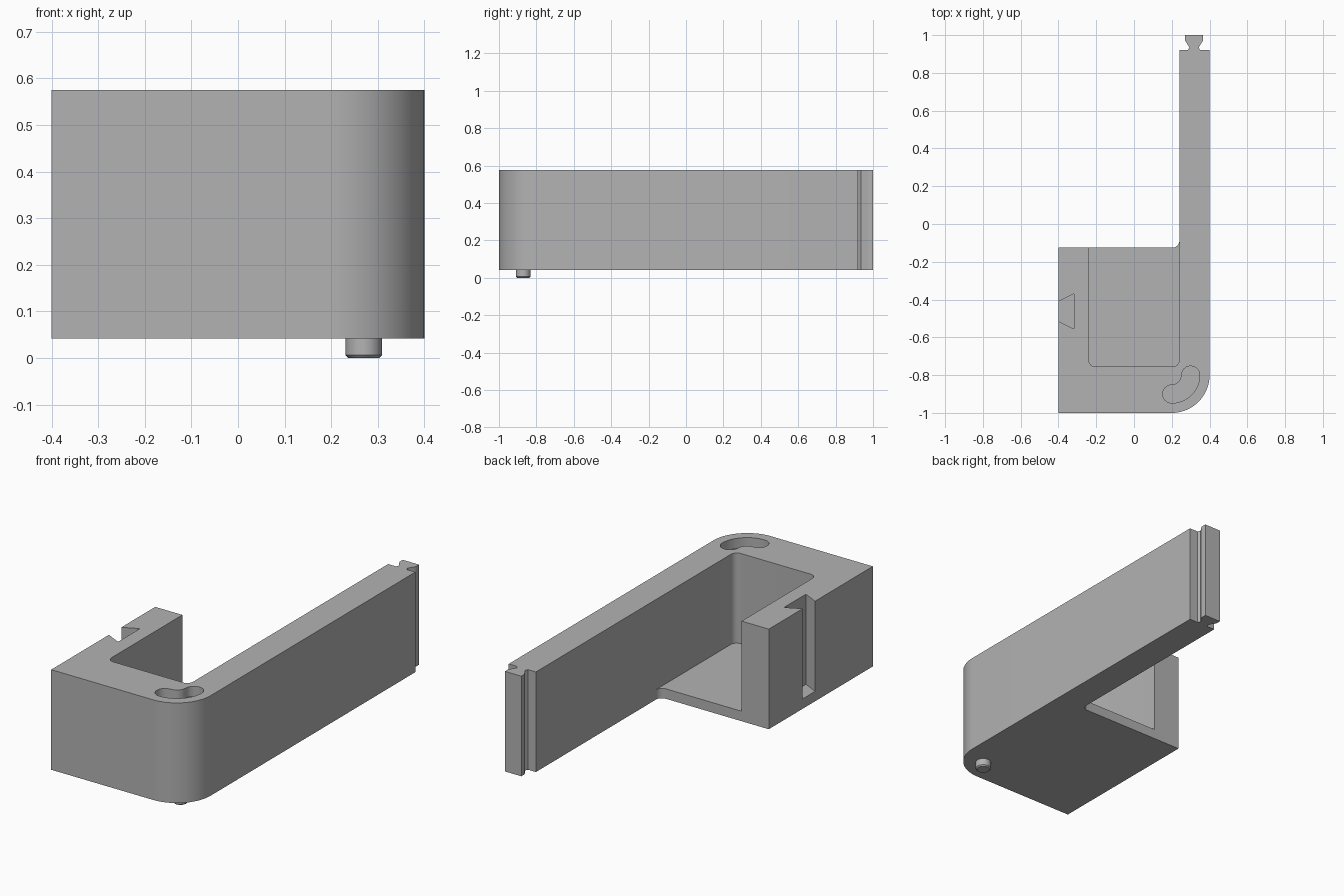
import bpy, bmesh
from math import cos, sin, radians

BOTTOM, FLOOR, TOP = 0.042, 0.095, 0.575

if "Cube" in bpy.data.objects:
    bpy.data.objects.remove(bpy.data.objects["Cube"])

grey = bpy.data.materials.new("grey plastic")
grey.use_nodes = True
grey.diffuse_color = (0.45, 0.45, 0.45, 1)
grey.node_tree.nodes["Principled BSDF"].inputs["Base Color"].default_value = (0.45, 0.45, 0.45, 1)


def arc(cx, cy, r, start, end, steps=12):
    """Points along an arc, angles in degrees."""
    angles = [radians(start + (end - start) * i / steps) for i in range(steps + 1)]
    return [(cx + r * cos(a), cy + r * sin(a)) for a in angles]


def prism(name, outline, z0, z1):
    """Extrude a flat outline from z0 to z1."""
    bm = bmesh.new()
    face = bm.faces.new([bm.verts.new((x, y, z0)) for x, y in outline])
    side = bmesh.ops.extrude_face_region(bm, geom=[face])["geom"]
    verts = [v for v in side if isinstance(v, bmesh.types.BMVert)]
    bmesh.ops.translate(bm, verts=verts, vec=(0, 0, z1 - z0))
    bmesh.ops.recalc_face_normals(bm, faces=bm.faces)
    mesh = bpy.data.meshes.new(name)
    bm.to_mesh(mesh)
    bm.free()
    obj = bpy.data.objects.new(name, mesh)
    bpy.context.collection.objects.link(obj)
    mesh.materials.append(grey)
    return obj


def activate(obj):
    bpy.ops.object.select_all(action='DESELECT')
    obj.select_set(True)
    bpy.context.view_layer.objects.active = obj


def cut(target, cutter):
    """Subtract the cutter from the target, then discard it."""
    cutter.hide_render = True
    mod = target.modifiers.new("cut", 'BOOLEAN')
    mod.operation, mod.solver, mod.object = 'DIFFERENCE', 'EXACT', cutter
    activate(target)
    bpy.ops.object.modifier_apply(modifier=mod.name)
    bpy.data.objects.remove(cutter)


# Body: square block and long arm, with one rounded outer corner
body = prism("body",
             [(-0.4, -1)] + arc(0.2, -0.8, 0.2, -90, 0, 24)
             + [(0.4, 0.92), (0.24, 0.92)]
             + arc(0.205, -0.09, 0.035, 0, -90, 8) + [(-0.4, -0.125)],
             BOTTOM, TOP)

# Pocket open to the back, leaving a thin floor
cut(body, prism("pocket_cutter",
                [(-0.24, -0.09)] + arc(-0.205, -0.72, 0.035, 180, 270, 8)
                + arc(0.205, -0.72, 0.035, 270, 360, 8) + [(0.24, -0.09)],
                FLOOR, TOP + 0.1))

# Dovetail slot in the side wall
cut(body, prism("dovetail_cutter",
                [(-0.44, -0.43), (-0.44, -0.495), (-0.318, -0.555), (-0.318, -0.37)],
                FLOOR, TOP + 0.1))

# Curved recess on top of the rounded corner
cut(body, prism("recess_cutter",
                arc(0.2, -0.8, 0.148, -90, 0, 20) + arc(0.3, -0.8, 0.048, 0, 180)[1:]
                + arc(0.2, -0.8, 0.052, 0, -90)[1:] + arc(0.2, -0.9, 0.048, 90, 270)[1:-1],
                TOP - 0.053, TOP + 0.1))

# Dovetail tongue at the end of the arm
half = [(0.032, 0.92), (0.025, 0.935), (0.048, 0.972), (0.048, 1.0)]
tongue = prism("tongue",
               [(0.318 + w, y) for w, y in half] + [(0.318 - w, y) for w, y in reversed(half)],
               BOTTOM, TOP)

# Locating pin underneath, with a chamfered tip
pin = prism("pin", arc(0.27, -0.87, 0.039, 0, 360, 32)[:-1], 0, BOTTOM)
bm = bmesh.new()
bm.from_mesh(pin.data)
rim = [e for e in bm.edges if all(v.co.z < 0.001 for v in e.verts)]
bmesh.ops.bevel(bm, geom=rim, offset=0.006, segments=1, affect='EDGES')
bm.to_mesh(pin.data)
bm.free()

for obj in (body, tongue, pin):
    activate(obj)
    bpy.ops.object.shade_smooth_by_angle(angle=radians(30))
